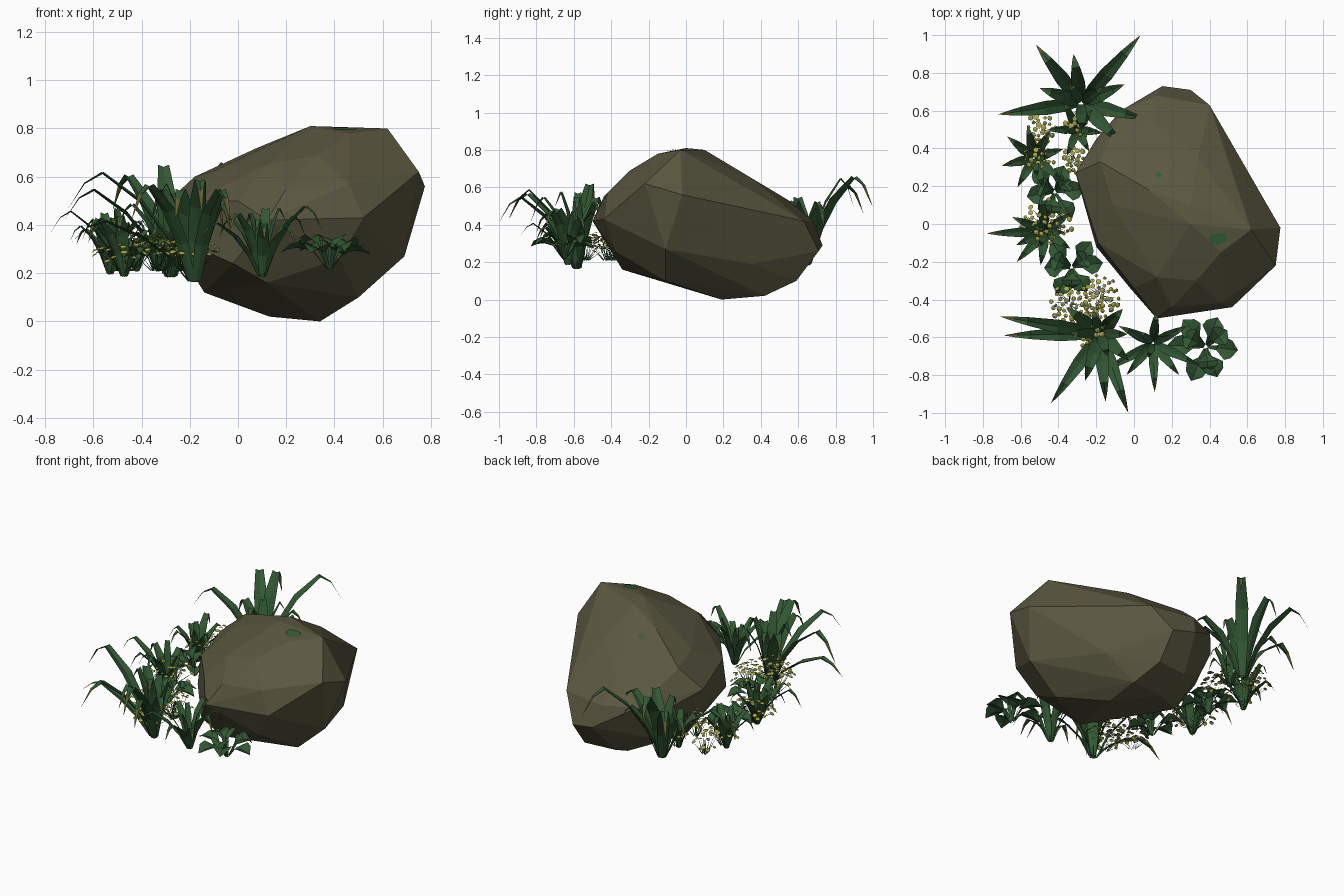
import bpy, bmesh, math, random
from mathutils import Vector
from mathutils.bvhtree import BVHTree

if "Cube" in bpy.data.objects:
    bpy.data.objects.remove(bpy.data.objects["Cube"])

random.seed(4)


def mat(name, rgb):
    m = bpy.data.materials.new(name)
    m.diffuse_color = (*rgb, 1)
    m.use_nodes = True
    m.node_tree.nodes["Principled BSDF"].inputs["Base Color"].default_value = m.diffuse_color
    return m


STONE = mat("stone", (0.102, 0.096, 0.050))
LEAF = mat("leaf green", (0.031, 0.098, 0.033))
TIP = mat("dry leaf tip", (0.115, 0.11, 0.03))
MOSS = mat("moss green", (0.03, 0.115, 0.036))
YELLOW = mat("flower yellow", (0.42, 0.40, 0.05))
PALE = mat("flower pale", (0.22, 0.24, 0.12))


def finish(bm, name, mats):
    me = bpy.data.meshes.new(name)
    bm.to_mesh(me)
    bm.free()
    ob = bpy.data.objects.new(name, me)
    for m in mats:
        me.materials.append(m)
    bpy.context.collection.objects.link(ob)
    return ob


# boulder: hull of a few corner points
corners = [
    (.30, .10, .80), (.30, 0, .81), (.62, -.03, .80), (.46, -.15, .78), (.33, -.30, .69),
    (.12, -.28, .65), (.34, .35, .65), (.775, -.02, .56), (.75, -.22, .62), (.69, -.11, .27),
    (.50, -.11, .10), (.34, .19, 0), (.13, .40, .02), (.35, .42, .02), (.30, .59, .10),
    (.10, .57, .10), (.15, .73, .29), (.30, .71, .26), (.40, .63, .42), (.12, .68, .42),
    (.10, .55, .53), (.20, -.44, .55), (.46, -.42, .57), (.52, -.44, .43), (.12, -.50, .42),
    (.42, -.38, .26), (-.02, -.34, .24), (.12, -.34, .16), (-.31, .27, .48), (-.25, .25, .30),
    (-.20, -.12, .32), (-.14, .20, .12), (-.19, -.10, .50), (-.18, .33, .60), (-.11, .10, .62),
    (-.07, .60, .42), (-.20, .45, .40), (-.08, .50, .20), (.08, .18, .72), (0, -.34, .50),
    (.57, .33, .45), (.50, .35, .19)]
bm = bmesh.new()
for c in corners:
    bm.verts.new(c)
bmesh.ops.convex_hull(bm, input=bm.verts)
bmesh.ops.delete(bm, geom=[v for v in bm.verts if not v.link_faces], context='VERTS')
bmesh.ops.dissolve_limit(bm, angle_limit=math.radians(6), verts=bm.verts, edges=bm.edges)
bmesh.ops.recalc_face_normals(bm, faces=bm.faces)
tree = BVHTree.FromBMesh(bm)
finish(bm, "boulder", [STONE])

# moss spots laid on the boulder
bm = bmesh.new()
for x, y, rad in ((.13, .26, .022), (.44, -.08, .052)):
    pts = []
    for i in range(9):
        a = i * math.tau / 8
        k = rad * random.uniform(.75, 1.1) if i else 0
        hit = tree.ray_cast(Vector((x + k * math.cos(a), y + .75 * k * math.sin(a), 2)), Vector((0, 0, -1)))[0]
        pts.append(bm.verts.new(hit + Vector((0, 0, .006))))
    for i in range(1, 9):
        bm.faces.new((pts[0], pts[i], pts[i % 8 + 1]))
finish(bm, "moss_spots", [MOSS])

# leaf rows: (reach, height, half width)
BLADE = [(.05, 0, .5), (.2, .4, .9), (.42, .74, 1), (.72, 1, .62), (.86, .9, .35)]
BROAD = [(.06, 0, .12), (.34, .7, .22), (.60, 1, 1), (.8, .92, .8)]


def leaf(bm, base, ang, reach, height, width, rows, tip_z, tip_mat):
    d = Vector((math.cos(ang), math.sin(ang), 0))
    s = Vector((-d.y, d.x, 0))
    up = Vector((0, 0, 1))
    prev = None
    for f, h, w in rows:
        c = Vector(base) + d * f * reach + up * h * height
        side = s * w * width / 2
        row = [bm.verts.new(c + side), bm.verts.new(c - up * w * width * .2), bm.verts.new(c - side)]
        if prev:
            for i in (0, 1):
                bm.faces.new((prev[i], prev[i + 1], row[i + 1], row[i]))
        prev = row
    t = bm.verts.new(Vector(base) + d * reach + up * tip_z * height)
    for i in (0, 1):
        bm.faces.new((prev[i], prev[i + 1], t)).material_index = tip_mat


def grass(name, base, leaves, inner, width):
    """leaves: (tip x, tip y, peak height); inner adds short upright blades."""
    bm = bmesh.new()
    for x, y, h in leaves:
        dx, dy = x - base[0], y - base[1]
        leaf(bm, base, math.atan2(dy, dx), math.hypot(dx, dy), h, width, BLADE, .64, 1)
    n, rad, h = inner
    for i in range(n):
        leaf(bm, base, (i + random.uniform(-.25, .25)) * math.tau / n + .3, rad * random.uniform(.75, 1.1),
             h * random.uniform(.75, 1.05), width * .8, BLADE, .8, 1)
    finish(bm, name, [LEAF, TIP])


def ring(base, n, rad, h, turn=0.0):
    out = []
    for i in range(n):
        a = turn + i * math.tau / n + random.uniform(-.15, .15)
        k = rad * random.uniform(.8, 1.05)
        out.append((base[0] + k * math.cos(a), base[1] + k * math.sin(a), h * random.uniform(.7, 1.05)))
    return out


# big grass tufts
grass("back_grass", (-.28, .64, .19),
      [(.035, 1.0, .47), (-.52, .95, .42), (-.72, .58, .36), (.05, .56, .34), (-.32, .90, .46),
       (-.07, .43, .34), (-.50, .72, .30), (-.05, .74, .3)], (3, .14, .34), .075)
grass("front_grass", (-.18, -.58, .17),
      [(-.71, -.49, .45), (-.44, -.95, .40), (-.15, -.94, .42), (-.03, -1.0, .38), (-.69, -.59, .25),
       (-.26, -.83, .38), (-.03, -.72, .32), (-.36, -.44, .38), (-.06, -.45, .34)], (4, .15, .40), .072)
# small grass tufts
base = (.10, -.63, .19)
grass("small_front_grass", base,
      [(.11, -.89, .22), (.35, -.75, .29), (-.16, -.78, .22), (.28, -.54, .25), (-.08, -.54, .24),
       (.24, -.80, .2), (-.04, -.8, .26), (.12, -.46, .28)], (3, .10, .28), .05)
base = (-.53, .35, .20)
grass("left_grass", base, ring(base, 8, .2, .24, .2), (3, .09, .24), .05)
base = (-.47, -.04, .19)
grass("left_middle_grass", base, [(-.78, -.05, .27), (-.62, -.2, .24)] + ring(base, 6, .2, .24, .5),
      (3, .1, .27), .052)
base = (-.30, .50, .20)
grass("back_small_grass", base, ring(base, 6, .16, .24), (2, .08, .27), .045)


# broad-leaved plants
def broad(name, base, n, rad, h):
    bm = bmesh.new()
    for k, (m, rr, hh) in enumerate(((n, rad, h), (3, rad * .7, h * 1.3))):
        for i in range(m):
            leaf(bm, base, k * .5 + i * math.tau / m + random.uniform(-.2, .2), rr * random.uniform(.85, 1.1),
                 hh * random.uniform(.75, 1), rad * .62, BROAD, .6, 0)
    finish(bm, name, [LEAF])


broad("front_broad_plant", (.38, -.65, .22), 6, .19, .12)
broad("left_broad_plant", (-.42, .17, .21), 6, .17, .12)
broad("lower_left_broad_plant", (-.33, -.23, .21), 6, .17, .12)


# flower clusters: stems with small six-sided heads
def flowers(name, cx, cy, rad, n, pale):
    bm = bmesh.new()
    root = Vector((cx, cy, .21))
    for i in range(n):
        k = math.sqrt((i + .5) / n)
        a = i * 2.39996 + random.uniform(-.2, .2)
        off = Vector((math.cos(a), math.sin(a), 0)) * k * rad
        p = root + off + Vector((0, 0, .14 - .07 * k * k + random.uniform(-.03, .03)))
        nrm = (off / rad * .5 + Vector((0, 0, .8))).normalized()
        u = nrm.orthogonal().normalized()
        v = nrm.cross(u)
        size = random.uniform(.009, .015)
        is_pale = random.random() < pale
        discs = [(size * 1.1, 0, 1 if is_pale else 0)]
        if is_pale:
            discs.append((size * .6, .003, 0))
        for s, lift, mi in discs:
            rim = [bm.verts.new(p + nrm * lift + s * (u * math.cos(t) + v * math.sin(t)))
                   for t in (j * math.tau / 6 for j in range(6))]
            top = bm.verts.new(p + nrm * (lift + .004))
            for j in range(6):
                bm.faces.new((rim[j], rim[(j + 1) % 6], top)).material_index = mi
        if i % 2 == 0:
            foot = root + off * .2
            st = [bm.verts.new(foot + u * .003), bm.verts.new(foot - u * .003), bm.verts.new(p)]
            bm.faces.new(st).material_index = 2
    finish(bm, name, [YELLOW, PALE, LEAF])


for i, args in enumerate([(-.51, .35, .09, 28, .25), (-.31, .34, .07, 24, .7), (-.49, .51, .08, 24, .4),
                          (-.30, .52, .07, 20, .25), (-.46, -.01, .14, 55, .25), (-.18, -.38, .11, 42, .6),
                          (-.34, -.42, .11, 38, .6), (-.23, -.54, .12, 48, .2)]):
    flowers("flower_cluster_%d" % (i + 1), *args)
